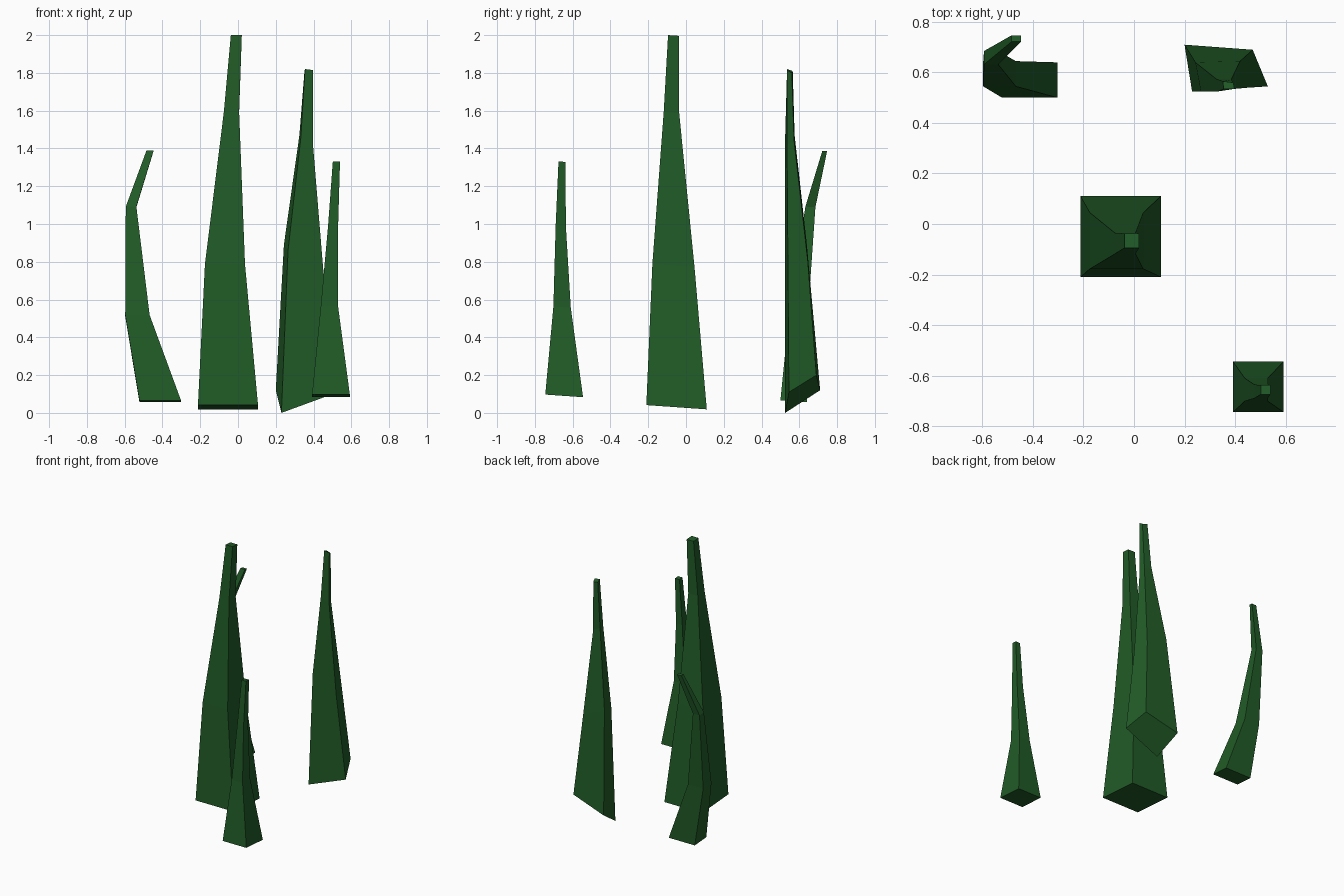
import bpy, bmesh

green = bpy.data.materials.new("grass_green")
green.diffuse_color = (0.015, 0.105, 0.02, 1)


def box_ring(x0, x1, y0, y1, z):
    # rectangular section, tilted slightly down towards the back
    dz = 0.035 * (y1 - y0)
    return [(x0, y0, z + dz), (x1, y0, z + dz), (x1, y1, z - dz), (x0, y1, z - dz)]


def blade(name, rings):
    # skin four-sided sections from root to tip and cap both ends
    bm = bmesh.new()
    loops = [[bm.verts.new(p) for p in ring] for ring in rings]
    for a, b in zip(loops, loops[1:]):
        for i in range(4):
            j = (i + 1) % 4
            bm.faces.new((a[i], a[j], b[j], b[i]))
    bm.faces.new(loops[0][::-1])
    bm.faces.new(loops[-1])
    bmesh.ops.recalc_face_normals(bm, faces=bm.faces)
    mesh = bpy.data.meshes.new(name)
    bm.to_mesh(mesh)
    bm.free()
    mesh.materials.append(green)
    bpy.context.collection.objects.link(bpy.data.objects.new(name, mesh))


# Straight-sectioned blades: x0, x1, y0, y1, z per section
sections = {
    "tall_centre_blade": [(-0.212, 0.106, -0.21, 0.11, 0.03),
                          (-0.175, 0.037, -0.178, 0.045, 0.78),
                          (-0.075, 0.006, -0.118, -0.036, 1.59),
                          (-0.038, 0.02, -0.095, -0.037, 1.998)],
    "short_front_blade": [(0.392, 0.592, -0.745, -0.545, 0.09),
                          (0.438, 0.53, -0.702, -0.61, 0.56),
                          (0.477, 0.53, -0.69, -0.636, 0.99),
                          (0.502, 0.54, -0.675, -0.638, 1.33)],
    "bent_back_blade": [(-0.522, -0.302, 0.50, 0.64, 0.062),
                        (-0.597, -0.468, 0.545, 0.645, 0.515),
                        (-0.594, -0.538, 0.632, 0.685, 1.09),
                        (-0.485, -0.447, 0.722, 0.747, 1.387)],
}
for name, rows in sections.items():
    blade(name, [box_ring(*r) for r in rows])

# Twisted blade at the back right with a slanted root
blade("slanted_back_blade", [
    [(0.23, 0.525, 0.0), (0.53, 0.545, 0.11), (0.47, 0.69, 0.2), (0.2, 0.71, 0.12)],
    [(0.265, 0.525, 0.86), (0.452, 0.54, 0.75), (0.42, 0.645, 0.8), (0.243, 0.64, 0.89)],
    [(0.333, 0.525, 1.46), (0.397, 0.535, 1.42), (0.385, 0.572, 1.44), (0.325, 0.575, 1.47)],
    [(0.355, 0.535, 1.82), (0.398, 0.535, 1.815), (0.393, 0.56, 1.8), (0.352, 0.565, 1.81)],
])
